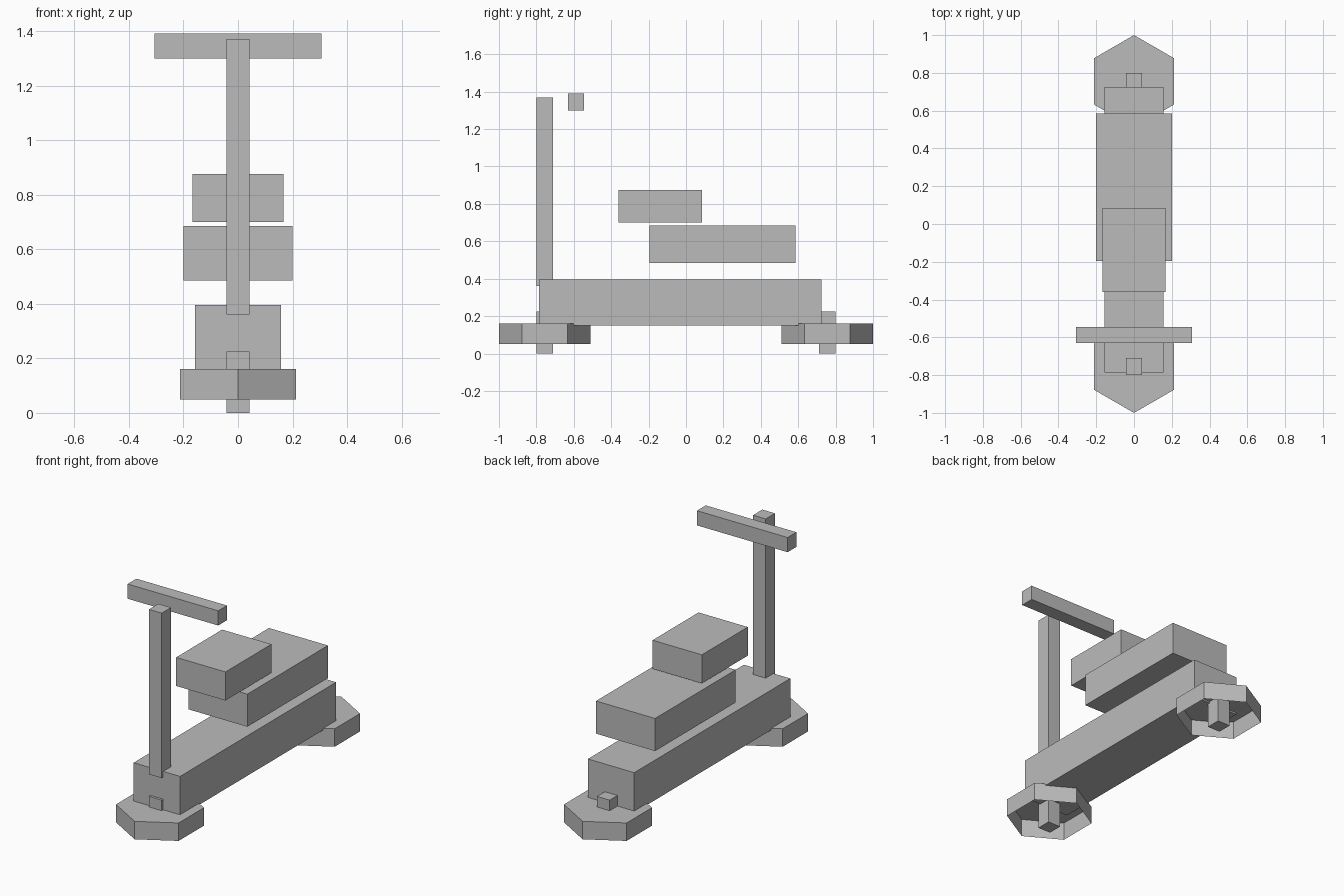
import bpy
import bmesh
import math
from mathutils import Vector

cube = bpy.data.objects.get("Cube")
if cube:
    bpy.data.objects.remove(cube, do_unlink=True)

# One plain grey for the whole model
GREY = (0.5, 0.5, 0.5, 1.0)
grey = bpy.data.materials.new("plain grey")
grey.use_nodes = True
grey.diffuse_color = GREY
grey.node_tree.nodes["Principled BSDF"].inputs["Base Color"].default_value = GREY


def add_object(name, bm):
    mesh = bpy.data.meshes.new(name)
    bm.to_mesh(mesh)
    bm.free()
    mesh.materials.append(grey)
    bpy.context.collection.objects.link(bpy.data.objects.new(name, mesh))


def box(name, half_width, y, z):
    """Box centred on x, spanning the given y and z ranges."""
    bm = bmesh.new()
    bmesh.ops.create_cube(bm, size=1)
    bmesh.ops.scale(bm, verts=bm.verts, vec=(2 * half_width, y[1] - y[0], z[1] - z[0]))
    bmesh.ops.translate(bm, verts=bm.verts, vec=(0, sum(y) / 2, sum(z) / 2))
    add_object(name, bm)


def hex_cover(name, y, radius, z):
    """Six-sided cover, closed on top and open underneath."""
    bm = bmesh.new()
    bmesh.ops.create_cone(bm, cap_ends=True, segments=6, radius1=radius,
                          radius2=radius, depth=z[1] - z[0])
    bm.normal_update()
    bottom = [f for f in bm.faces if f.normal.z < -0.9]
    bmesh.ops.delete(bm, geom=bottom, context='FACES_ONLY')
    # Turn one corner to point along y
    corner = max(bm.verts, key=lambda v: v.co.y).co
    turn = math.pi / 2 - math.atan2(corner.y, corner.x)
    for v in bm.verts:
        a = math.atan2(v.co.y, v.co.x) + turn
        v.co = Vector((radius * math.cos(a), y + radius * math.sin(a),
                       v.co.z + sum(z) / 2))
    add_object(name, bm)


# Main body and the blocks above it
box("body", 0.157, (-0.785, 0.725), (0.15, 0.395))
box("rear_block", 0.2, (-0.195, 0.585), (0.485, 0.685))
box("upper_block", 0.167, (-0.36, 0.085), (0.70, 0.875))

# Steering
box("steering_post", 0.043, (-0.80, -0.71), (0.36, 1.37))
box("handlebar", 0.307, (-0.63, -0.545), (1.30, 1.39))

# Wheel covers and struts at each end
for end, side in (("front", -1), ("rear", 1)):
    hex_cover(end + "_wheel_cover", side * 0.755, 0.245, (0.05, 0.16))
    box(end + "_strut", 0.043, sorted((side * 0.71, side * 0.80)), (0, 0.225))
